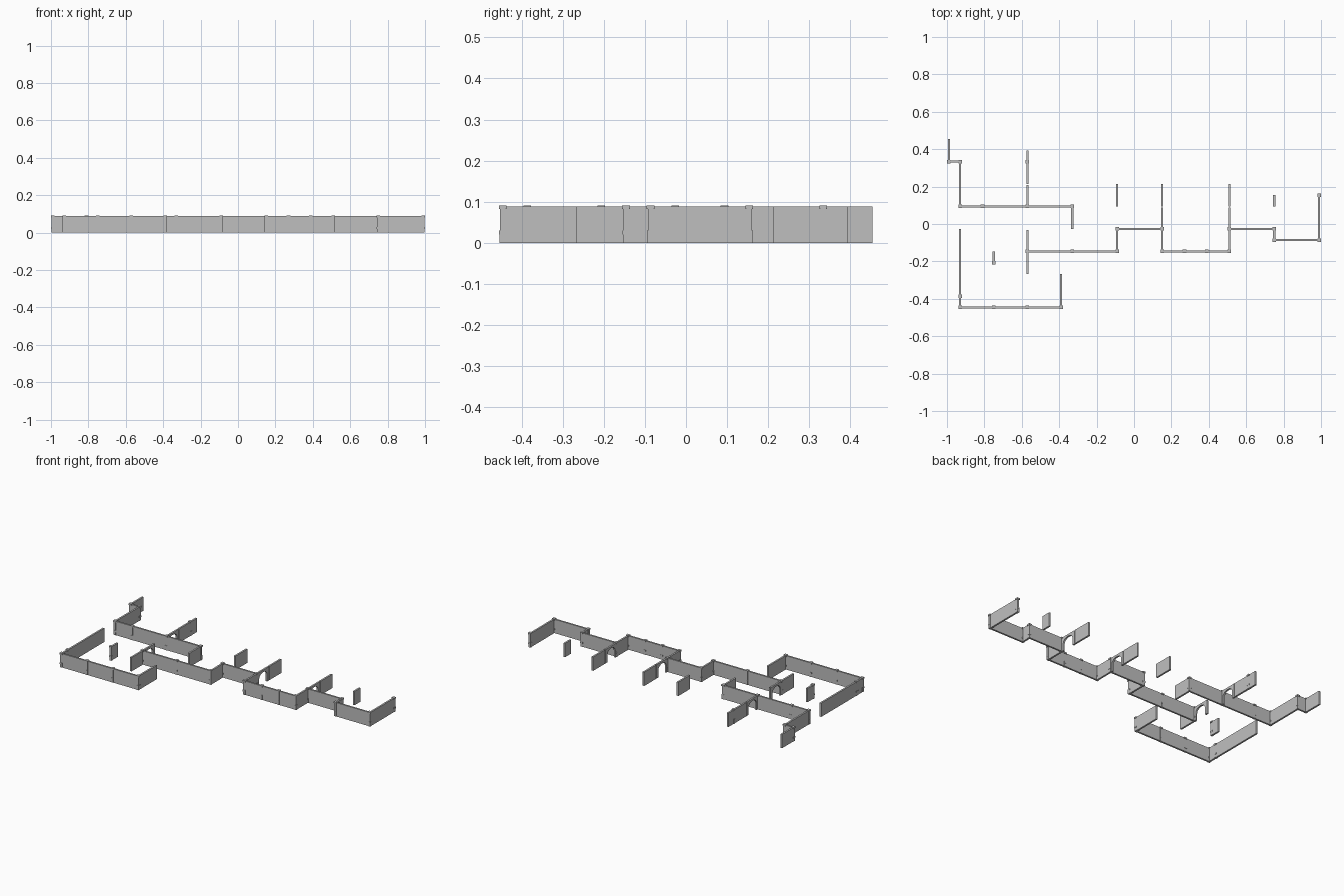
import bpy, bmesh, math
from mathutils import Matrix, Vector

cube = bpy.data.objects.get("Cube")
if cube:
    bpy.data.objects.remove(cube, do_unlink=True)

UNIT = 0.06        # floor plan grid step
HEIGHT = 0.088
THICK = 0.011

grey = bpy.data.materials.new("wall grey")
grey.use_nodes = True
colour = (0.52, 0.52, 0.52, 1)
grey.diffuse_color = colour
grey.node_tree.nodes["Principled BSDF"].inputs["Base Color"].default_value = colour


def plan(i, j):
    """Grid position to floor position."""
    return Vector((-0.99 + UNIT * i, -0.446 + UNIT * j, 0))


def finish(bm, name):
    bmesh.ops.recalc_face_normals(bm, faces=bm.faces)
    mesh = bpy.data.meshes.new(name)
    bm.to_mesh(mesh)
    bm.free()
    mesh.materials.append(grey)
    ob = bpy.data.objects.new(name, mesh)
    bpy.context.scene.collection.objects.link(ob)
    return ob


def add_box(bm, centre, size):
    bmesh.ops.create_cube(bm, size=1, matrix=Matrix.Translation(centre) @ Matrix.Diagonal((*size, 1)))


def wall(name, start, end):
    a, b = plan(*start), plan(*end)
    size = [abs(d) if abs(d) > 0.001 else THICK for d in (b - a)[:2]] + [HEIGHT]
    bm = bmesh.new()
    add_box(bm, (a + b) / 2 + Vector((0, 0, HEIGHT / 2)), size)
    return finish(bm, name)


def arch(name, i, j):
    """Doorway panel two grid steps long, running towards the back."""
    length, pier, spring, rise, steps = 2 * UNIT - 0.005, 0.017, 0.045, 0.03, 12
    mid = length / 2
    half = mid - pier
    points = [(0, 0), (pier, 0)]
    for k in range(steps + 1):
        t = math.pi * (1 - k / steps)
        points.append((mid + half * math.cos(t), spring + rise * math.sin(t)))
    points += [(length - pier, 0), (length, 0), (length, HEIGHT), (0, HEIGHT)]
    bm = bmesh.new()
    base = plan(i, j)
    face = bm.faces.new([bm.verts.new(base + Vector((-THICK / 2, y, z))) for y, z in points])
    out = bmesh.ops.extrude_face_region(bm, geom=[face])
    moved = [g for g in out["geom"] if isinstance(g, bmesh.types.BMVert)]
    bmesh.ops.translate(bm, verts=moved, vec=(THICK, 0, 0))
    return finish(bm, name)


def post(name, i, j):
    """Square post with a foot, a waist band and a cap."""
    base = plan(i, j)
    bm = bmesh.new()
    for low, high, width in ((0, 0.02, 0.015), (0.02, 0.03, 0.017),
                             (0.03, 0.082, 0.014), (0.082, 0.0915, 0.019)):
        add_box(bm, base + Vector((0, 0, (low + high) / 2)), (width, width, high - low))
    return finish(bm, name)


# Connected wall runs
runs = {
    "back_left_run": [(0, 15), (0, 13), (1, 13), (1, 9), (11, 9), (11, 7)],
    "front_run": [(1, 7), (1, 0), (10, 0), (10, 3)],
    "middle_run": [(7, 5), (15, 5), (15, 7), (19, 7), (19, 5), (25, 5), (25, 7),
                   (29, 7), (29, 6), (33, 6), (33, 10)],
    "middle_spur": [(7, 3), (7, 5)],
    "back_spur": [(7, 11), (7, 14)],
    "short_partition": [(4, 4), (4, 5)],
    "end_partition": [(29, 9), (29, 10)],
}
for i in (15, 19, 25):
    runs["back_partition_%d" % i] = [(i, 9), (i, 11)]
for name, path in runs.items():
    for k, (a, b) in enumerate(zip(path, path[1:])):
        wall("%s_wall_%d" % (name, k + 1), a, b)

# Arched doorways
for k, spot in enumerate([(7, 9), (7, 5), (19, 7), (25, 7)]):
    arch("arched_doorway_%d" % (k + 1), *spot)

# Posts, listed by row of the plan
rows = {0: (1, 4, 7, 10), 1: (1,), 4: (4,), 5: (7, 11, 15, 19, 21, 23, 25),
        6: (29, 33), 7: (15, 19, 25, 29), 9: (1, 3, 7, 11), 10: (33,), 13: (0, 1, 7)}
for j, columns in rows.items():
    for i in columns:
        post("post_%d_%d" % (i, j), i, j)
